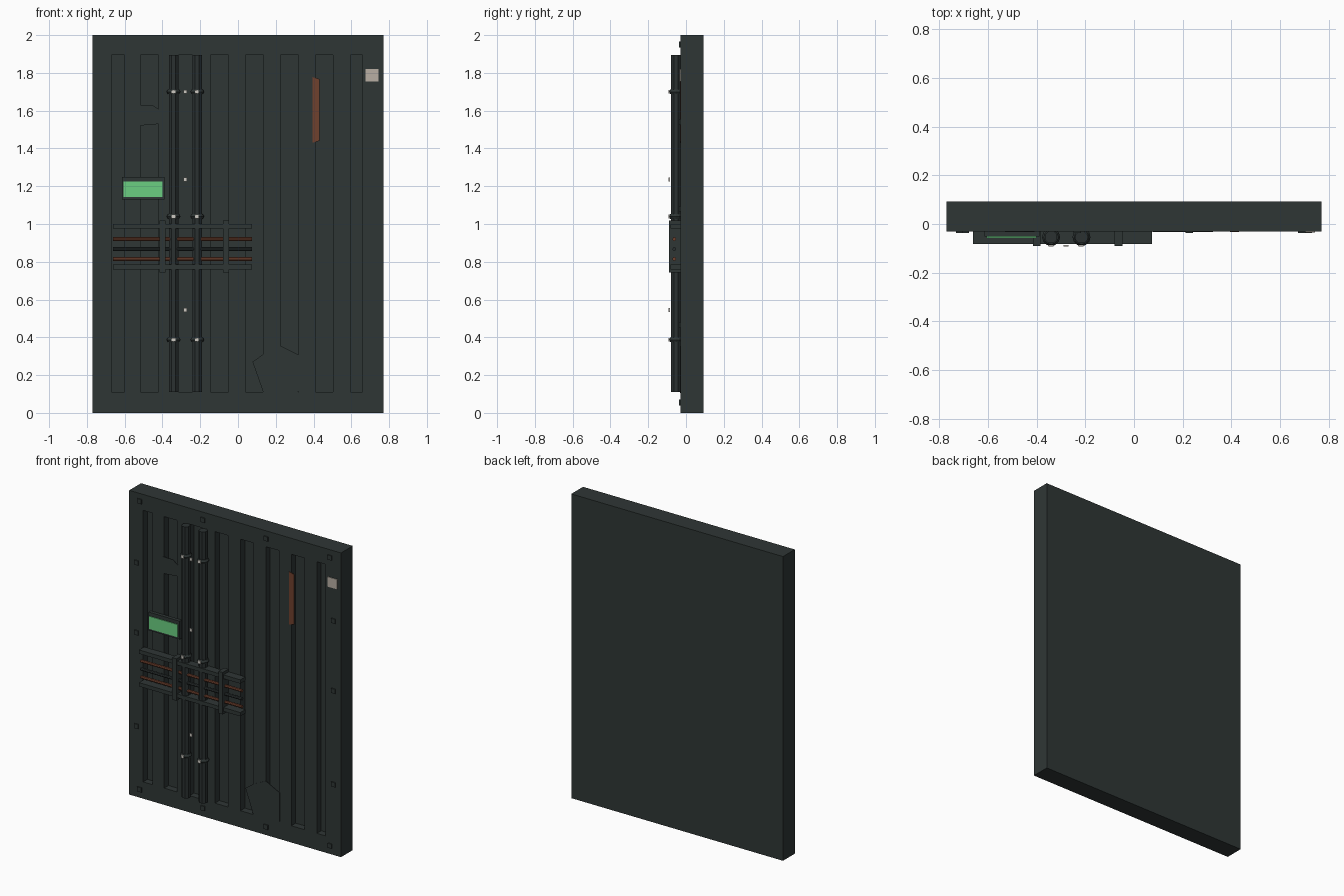
import bpy, bmesh, math
from mathutils import Matrix

if "Cube" in bpy.data.objects:
    bpy.data.objects.remove(bpy.data.objects["Cube"])


def material(name, rgb):
    m = bpy.data.materials.new(name)
    m.diffuse_color = (*rgb, 1)
    m.use_nodes = True
    m.node_tree.nodes["Principled BSDF"].inputs["Base Color"].default_value = m.diffuse_color
    return m


DARK = material("dark_panel", (0.028, 0.037, 0.036))
PIPE = material("pipe_metal", (0.024, 0.031, 0.031))
RUST = material("rust", (0.16, 0.052, 0.027))
GREEN = material("screen_green", (0.147, 0.62, 0.22))
PALE = material("pale_bolt", (0.62, 0.60, 0.55))
BEIGE = material("beige_tag", (0.48, 0.43, 0.37))

FRONT, BACK = -0.030, 0.092


def finish(name, bm, mat):
    bmesh.ops.recalc_face_normals(bm, faces=bm.faces)
    me = bpy.data.meshes.new(name)
    bm.to_mesh(me)
    bm.free()
    me.materials.append(mat)
    ob = bpy.data.objects.new(name, me)
    bpy.context.collection.objects.link(ob)
    return ob


def boxes(name, mat, spans):
    """One object made of boxes given as (x0, x1, y0, y1, z0, z1)."""
    bm = bmesh.new()
    for x0, x1, y0, y1, z0, z1 in spans:
        mtx = Matrix.Translation(((x0 + x1) / 2, (y0 + y1) / 2, (z0 + z1) / 2))
        mtx = mtx @ Matrix.Diagonal((x1 - x0, y1 - y0, z1 - z0, 1))
        bmesh.ops.create_cube(bm, size=1, matrix=mtx)
    return finish(name, bm, mat)


def square(x, z, y0, y1, h):
    return (x - h, x + h, y0, y1, z - h, z + h)


def plate(name, mat, pts, y, thick):
    """Flat outline in x, z given a small thickness."""
    bm = bmesh.new()
    f = bm.faces.new([bm.verts.new((x, y, z)) for x, z in pts])
    r = bmesh.ops.extrude_face_region(bm, geom=[f])
    bmesh.ops.translate(bm, vec=(0, thick, 0),
                        verts=[v for v in r["geom"] if isinstance(v, bmesh.types.BMVert)])
    return finish(name, bm, mat)


# wall panel with recessed vertical slots
panel = boxes("wall_panel", DARK, [(-0.77, 0.77, FRONT, BACK, 0, 2)])
slots = [(-0.669, -0.60), (0.595, 0.659)]
slots += [(-0.516 + 0.185 * k, -0.421 + 0.185 * k) for k in range(6)]
cutter = boxes("slot_cutter", DARK, [(a, b, FRONT - 0.1, FRONT + 0.045, 0.11, 1.895) for a, b in slots])
cutter.hide_render = True
mod = panel.modifiers.new("slots", 'BOOLEAN')
mod.object = cutter
mod.operation = 'DIFFERENCE'
mod.solver = 'EXACT'
bpy.context.view_layer.objects.active = panel
bpy.ops.object.modifier_apply(modifier=mod.name)
bpy.data.objects.remove(cutter)

# square bolts around the frame
rim = [(x, z) for x in (-0.693, -0.233, 0.227, 0.69) for z in (0.055, 1.95)]
rim += [(s * 0.716, z) for s in (-1, 1) for z in (0.465, 1.08, 1.54)]
boxes("frame_bolts", DARK, [square(x, z, FRONT - 0.007, FRONT + 0.002, 0.015) for x, z in rim])

# irregular patches covering the slots
plate("upper_patch", DARK, [(-0.53, 1.63), (-0.452, 1.63), (-0.41, 1.60), (-0.41, 1.53), (-0.53, 1.52)],
      FRONT - 0.002, 0.004)
plate("lower_patch", DARK, [(0.077, 0.27), (0.14, 0.315), (0.225, 0.355), (0.325, 0.305),
                            (0.325, 0.115), (0.30, 0.105), (0.135, 0.105)], FRONT - 0.002, 0.004)
plate("rust_patch", RUST, [(0.394, 1.778), (0.431, 1.768), (0.431, 1.44), (0.394, 1.43)],
      FRONT - 0.003, 0.004)
boxes("label_tag", BEIGE, [(0.675, 0.744, FRONT - 0.004, FRONT + 0.002, 1.755, 1.82)])

# two vertical eight-sided pipes with ring clamps
PY, ZS = -0.054, (0.387, 1.04, 1.70)
for side, px in (("left", -0.341), ("right", -0.216)):
    bm = bmesh.new()
    bmesh.ops.create_cone(bm, cap_ends=True, segments=8, radius1=0.027, radius2=0.027, depth=1.785,
                          matrix=Matrix.Translation((px, PY, 1.0025)) @ Matrix.Rotation(math.pi / 8, 4, 'Z'))
    finish(side + "_pipe", bm, PIPE)
    for z in ZS:
        bpy.ops.mesh.primitive_torus_add(location=(px, PY, z), major_segments=12, minor_segments=6,
                                         major_radius=0.022, minor_radius=0.015)
        clamp = bpy.context.object
        clamp.name = side + "_pipe_clamp"
        clamp.data.materials.append(DARK)

# small pale bolts on the clamps and between the pipes
pale = [(x, z) for x in (-0.341, -0.218) for z in ZS] + [(-0.279, z) for z in (0.545, 1.235, 1.70)]
boxes("pale_bolts", PALE, [square(x, z, -0.0925, -0.086, 0.010) for x, z in pale])

# horizontal cable rack: rails, straps and cables
X0, X1 = -0.662, 0.075
boxes("rack_rails", DARK, [(X0, X1, -0.083, FRONT, 0.975, 1.0), (X0, X1, -0.083, FRONT, 0.76, 0.785)])
boxes("rack_straps", DARK, [(x - 0.016, x + 0.016, -0.090, FRONT, 0.742, 1.018) for x in (-0.40, -0.064)])
for name, z, r, mat in (("upper_cable", 0.92, 0.010, RUST), ("lower_cable", 0.815, 0.010, RUST),
                        ("middle_conduit", 0.867, 0.010, PIPE)):
    bm = bmesh.new()
    bmesh.ops.create_cone(bm, cap_ends=True, segments=8, radius1=r, radius2=r, depth=X1 - X0,
                          matrix=Matrix.Translation(((X0 + X1) / 2, -0.062, z)) @ Matrix.Rotation(math.pi / 2, 4, 'Y'))
    finish(name, bm, mat)

# small display with green screen
boxes("display_housing", DARK, [(-0.615, -0.388, -0.052, FRONT + 0.002, 1.13, 1.25)])
boxes("display_screen", GREEN, [(-0.606, -0.40, -0.057, -0.050, 1.143, 1.226)])
